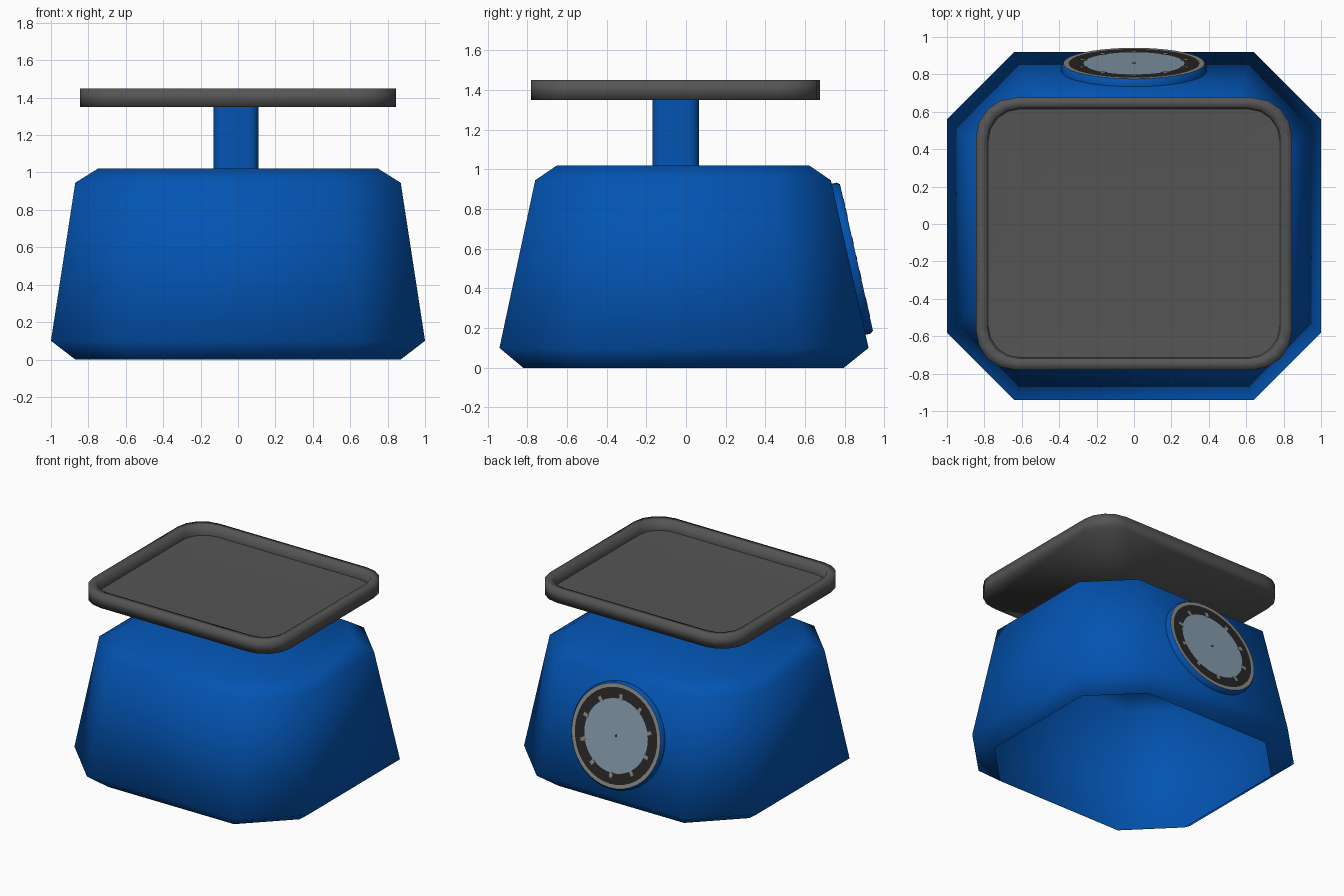
import bpy, bmesh, math
from mathutils import Matrix, Vector

if "Cube" in bpy.data.objects:
    bpy.data.objects.remove(bpy.data.objects["Cube"])


def material(name, rgb):
    m = bpy.data.materials.new(name)
    m.diffuse_color = (*rgb, 1)
    m.use_nodes = True
    m.node_tree.nodes["Principled BSDF"].inputs["Base Color"].default_value = m.diffuse_color
    return m


BLUE = material("blue_plastic", (0.001, 0.088, 0.445))
TRAY = material("tray_grey", (0.09, 0.09, 0.09))
DARK = material("dial_black", (0.022, 0.021, 0.020))
RING = material("tick_grey", (0.26, 0.26, 0.25))
FACE = material("dial_face", (0.24, 0.34, 0.42))


def loft(name, rings, mats, bands=None, smooth=True, matrix=None, caps=(True, True)):
    """Skin a stack of rings, with optional caps; bands gives a material per band + end cap."""
    bm = bmesh.new()
    loops = [[bm.verts.new(p) for p in r] for r in rings]
    n = len(loops[0])
    if caps[0]:
        bm.faces.new(loops[0][::-1])
    for k, (a, b) in enumerate(zip(loops, loops[1:])):
        for i in range(n):
            f = bm.faces.new((a[i], a[(i + 1) % n], b[(i + 1) % n], b[i]))
            f.material_index = bands[k] if bands else 0
    if caps[1]:
        top = bm.faces.new(loops[-1])
        top.material_index = bands[-1] if bands else 0
    for f in bm.faces:
        f.smooth = smooth
    me = bpy.data.meshes.new(name)
    bm.to_mesh(me)
    bm.free()
    for m in mats:
        me.materials.append(m)
    ob = bpy.data.objects.new(name, me)
    if matrix:
        ob.matrix_world = matrix
    bpy.context.collection.objects.link(ob)
    return ob


def corner_rect(hx, y0, y1, r, z, seg=1, cx=0.0):
    """Rectangle with cut (seg=1) or rounded corners."""
    pts = []
    for sx, sy, start in ((1, 1, 0), (-1, 1, 90), (-1, -1, 180), (1, -1, 270)):
        ox = cx + sx * (hx - r)
        oy = (y1 - r) if sy > 0 else (y0 + r)
        for i in range(seg + 1):
            a = math.radians(start + 90 * i / seg)
            pts.append((ox + r * math.cos(a), oy + r * math.sin(a), z))
    return pts


def circle(r, z, n=40):
    return [(r * math.cos(2 * math.pi * i / n), r * math.sin(2 * math.pi * i / n), z)
            for i in range(n)]


# Body: tapered eight-sided shell, open underneath
loft("body", [
    corner_rect(0.87, -0.82, 0.795, 0.33, 0.0),
    corner_rect(1.00, -0.94, 0.92, 0.36, 0.10),
    corner_rect(0.87, -0.76, 0.73, 0.30, 0.945),
    corner_rect(0.75, -0.65, 0.62, 0.26, 1.02)], [BLUE], caps=(False, True))

# Stem between body and tray
loft("stem", [corner_rect(0.12, -0.17, 0.065, 0.05, z, 3, -0.01) for z in (1.015, 1.355)],
     [BLUE], caps=(False, False))

# Weighing tray with a raised rim and a crisp edge round the floor
tray = loft("tray", [
    corner_rect(0.845, -0.78, 0.675, 0.21, 1.35, 4),
    corner_rect(0.845, -0.78, 0.675, 0.21, 1.45, 4),
    corner_rect(0.785, -0.72, 0.62, 0.17, 1.45, 4),
    corner_rect(0.78, -0.715, 0.615, 0.17, 1.375, 4),
    corner_rect(0.62, -0.555, 0.455, 0.10, 1.368, 4)], [TRAY])
for e in tray.data.edges:
    za, zb = (tray.data.vertices[v].co.z for v in e.vertices)
    e.use_edge_sharp = abs(za - 1.375) < 1e-4 and abs(zb - 1.375) < 1e-4

# Dial frame: local z points out of the sloping back face
normal = Vector((0, 0.845, 0.19)).normalized()
across = Vector((-1, 0, 0))
up = normal.cross(across)
frame = Matrix((across, up, normal)).transposed().to_4x4()
frame.translation = (0, 0.82, 0.547)

# Dial: blue bezel, grey ring, black scale ring, pale centre
dial = loft("dial", [
    circle(0.39, -0.01), circle(0.39, 0.025), circle(0.378, 0.04),
    circle(0.350, 0.04), circle(0.270, 0.04)],
    [BLUE, RING, DARK, FACE], [0, 0, 1, 2, 3], False, frame, (False, True))
for p in dial.data.polygons:
    p.use_smooth = p.material_index == 0

# Scale ticks and centre pivot as thin plates
for i in range(10):
    tick = [[(x, y, z) for x, y in ((0.014, 0.265), (0.014, 0.305), (-0.014, 0.305), (-0.014, 0.265))]
            for z in (0.039, 0.042)]
    loft(f"dial_tick_{i + 1}", tick, [RING], None, False,
         frame @ Matrix.Rotation(2 * math.pi * i / 10, 4, 'Z'))
loft("dial_pivot", [circle(0.01, z, 8) for z in (0.039, 0.042)], [DARK], None, False, frame)
